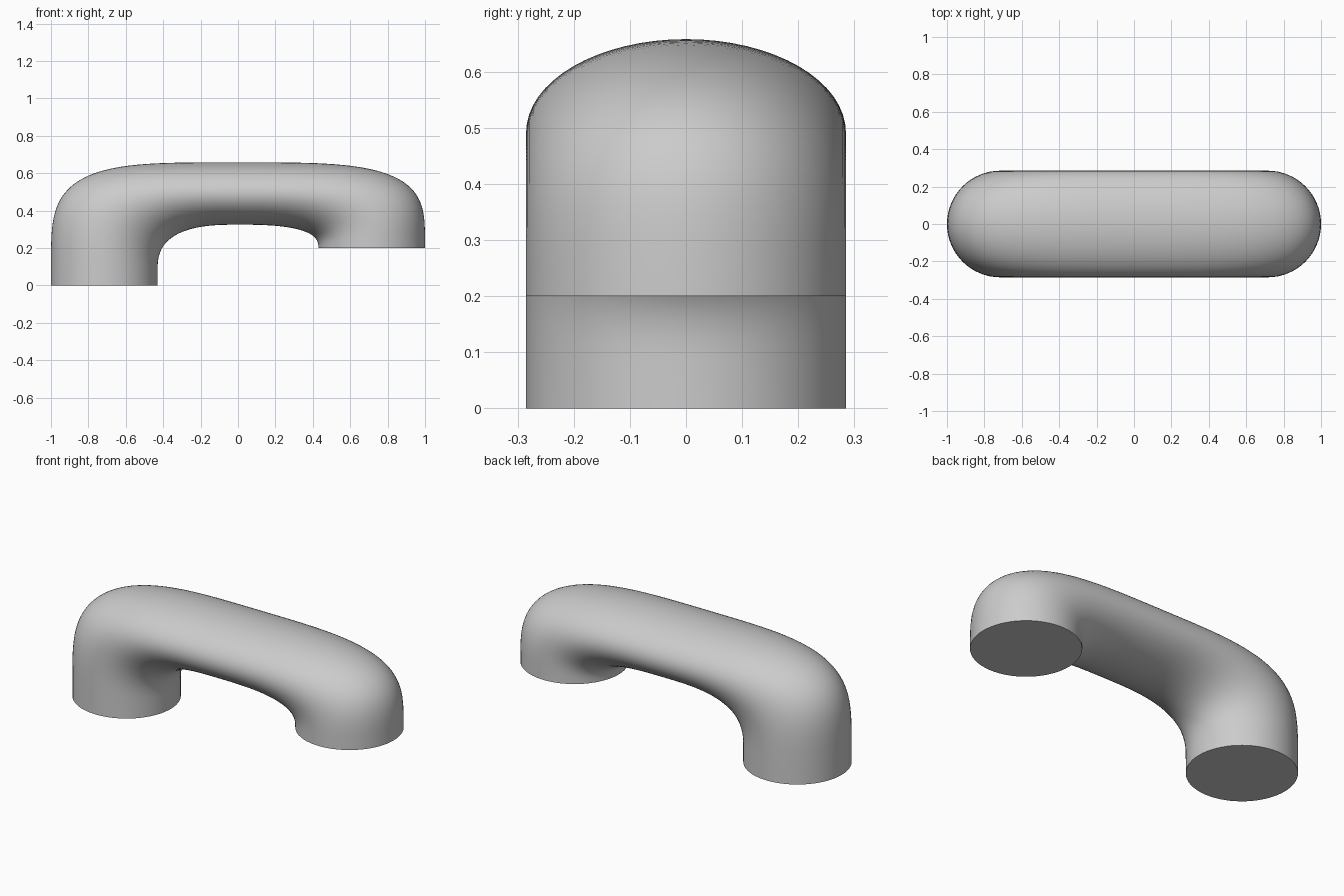
import bpy, bmesh, math

if "Cube" in bpy.data.objects:
    bpy.data.objects.remove(bpy.data.objects["Cube"])

TOP, UNDER, HALF_W, SIDES, STEPS = 0.658, 0.325, 0.285, 64, 32


def quarter(a, top, z0, n, t):
    # Point on a superellipse quarter, from (a, z0) to (0, top)
    return (a * math.cos(t) ** (2 / n), z0 + (top - z0) * math.sin(t) ** (2 / n))


def half(side, z_out, z_in, n_out, n_in):
    # Outer and inner profile points from a foot to the middle
    pts = []
    for i in range(STEPS + 1):
        t = math.pi / 2 * i / STEPS
        xo, zo = quarter(1.0, TOP, z_out, n_out, t)
        xi, zi = quarter(0.43, UNDER, z_in, n_in, t)
        pts.append(((side * xo, zo), (side * xi, zi)))
    return pts


left = [((-1, 0), (-0.43, 0))] + half(-1, 0.08, 0.08, 4, 2.7)
right = half(1, 0.2, 0.2, 3.8, 2.7)
sections = left + right[-2::-1]

# Loft elliptical rings between the two profiles
bm = bmesh.new()
rings = []
for (xo, zo), (xi, zi) in sections:
    ring = []
    for k in range(SIDES):
        a = 2 * math.pi * k / SIDES
        f = (1 + math.cos(a)) / 2
        ring.append(bm.verts.new((xi + (xo - xi) * f, HALF_W * math.sin(a),
                                  zi + (zo - zi) * f)))
    rings.append(ring)
for r, s in zip(rings, rings[1:]):
    for k in range(SIDES):
        j = (k + 1) % SIDES
        bm.faces.new((r[k], r[j], s[j], s[k]))

# Flat caps on both feet
bm.faces.new(rings[0])
bm.faces.new(rings[-1])
bmesh.ops.recalc_face_normals(bm, faces=bm.faces)
mesh = bpy.data.meshes.new("bent_pipe")
bm.to_mesh(mesh)
bm.free()
pipe = bpy.data.objects.new("bent_pipe", mesh)
bpy.context.collection.objects.link(pipe)
bpy.context.view_layer.objects.active = pipe
pipe.select_set(True)
bpy.ops.object.shade_smooth_by_angle(angle=math.radians(40))
